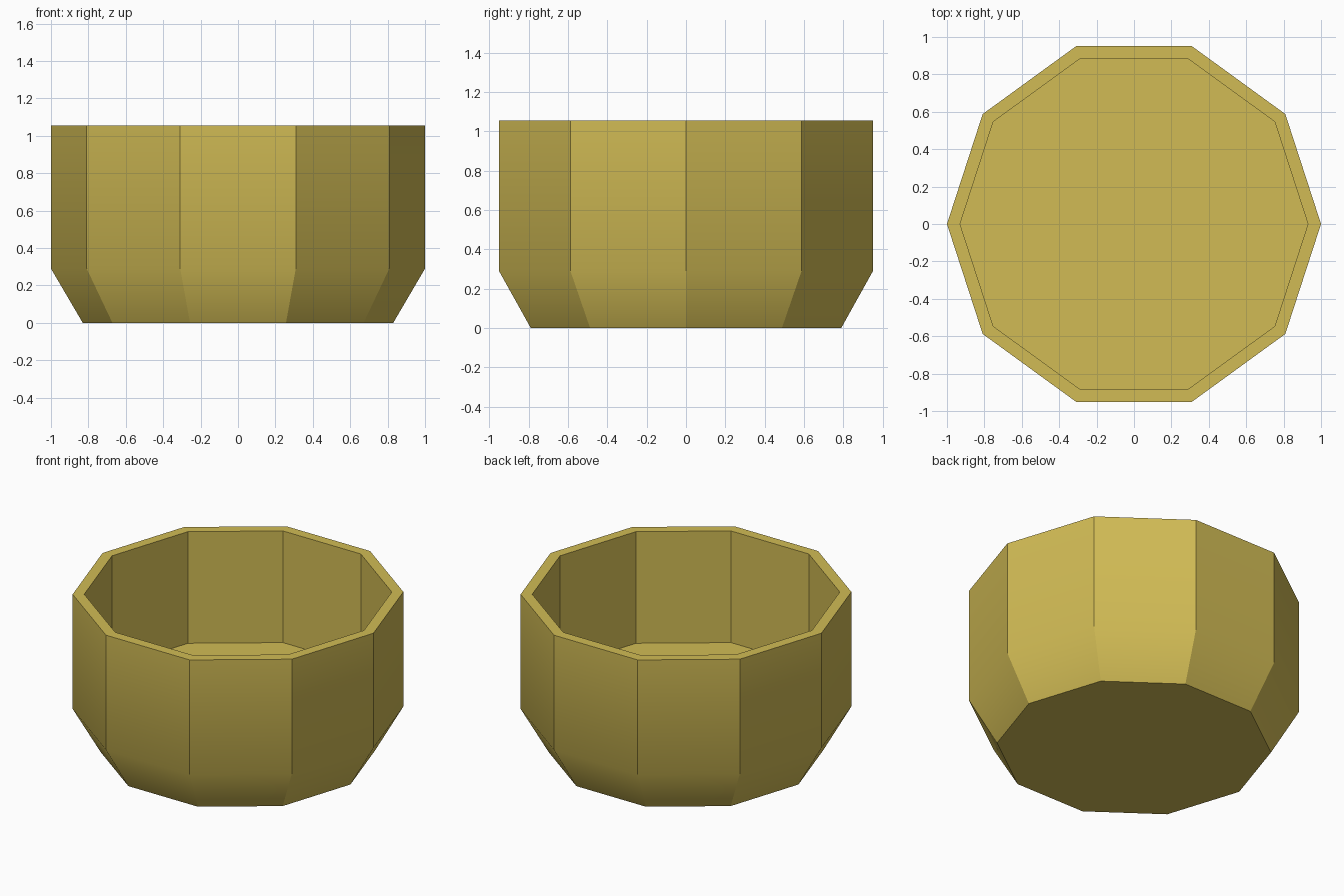
import bpy, bmesh
from math import cos, sin, pi, radians

cube = bpy.data.objects.get("Cube")
if cube:
    bpy.data.objects.remove(cube)

SIDES = 10

# Single mustard yellow material
yellow = bpy.data.materials.new("mustard_yellow")
yellow.use_nodes = True
color = (0.64, 0.50, 0.09, 1)
yellow.diffuse_color = color
yellow.node_tree.nodes["Principled BSDF"].inputs["Base Color"].default_value = color


def ring(bm, radius, z):
    return [bm.verts.new((radius * cos(2 * pi * i / SIDES),
                          radius * sin(2 * pi * i / SIDES), z))
            for i in range(SIDES)]


# Bowl profile (radius, height): base, bend, outer rim, inner rim, inner floor
profile = [(0.83, 0), (1, 0.29), (1, 1.055), (0.93, 1.055), (0.93, 0.31)]
bm = bmesh.new()
rings = [ring(bm, r, z) for r, z in profile]
for low, high in zip(rings, rings[1:]):
    for i in range(SIDES):
        j = (i + 1) % SIDES
        bm.faces.new((low[i], low[j], high[j], high[i]))

# Underside and inner floor
bm.faces.new(rings[0][::-1])
bm.faces.new(rings[-1])
bmesh.ops.recalc_face_normals(bm, faces=bm.faces)

mesh = bpy.data.meshes.new("bowl")
bm.to_mesh(mesh)
bm.free()
mesh.materials.append(yellow)
bowl = bpy.data.objects.new("bowl", mesh)
bpy.context.collection.objects.link(bowl)

# Soft bend near the base, crisp upright corners
for obj in bpy.context.selected_objects:
    obj.select_set(False)
bowl.select_set(True)
bpy.context.view_layer.objects.active = bowl
bpy.ops.object.shade_smooth_by_angle(angle=radians(30))
